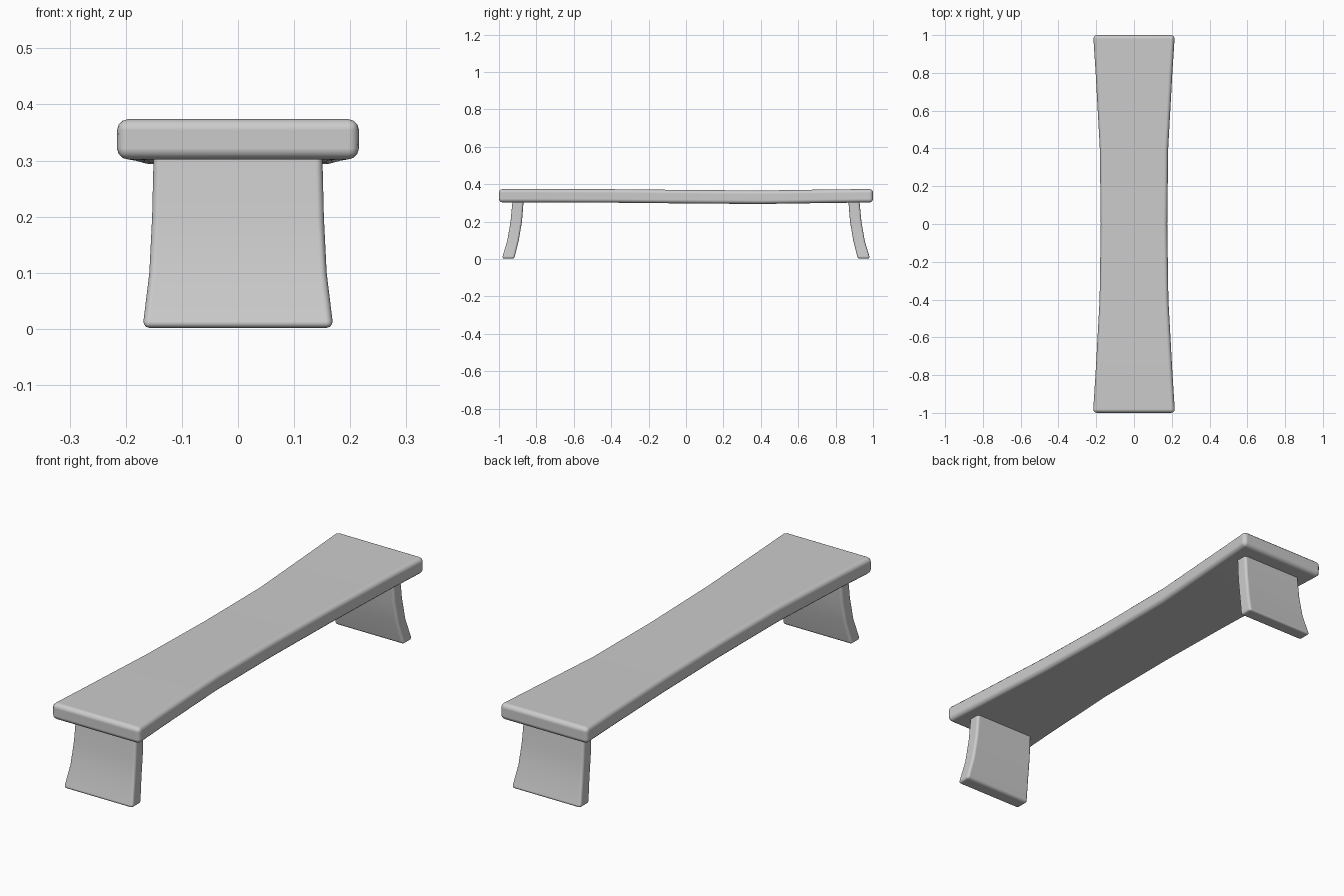
import bpy
import bmesh

if "Cube" in bpy.data.objects:
    bpy.data.objects.remove(bpy.data.objects["Cube"])


def loft(name, rings, radius):
    """Skin four-cornered rings into a closed board with rounded edges."""
    bm = bmesh.new()
    loops = [[bm.verts.new(p) for p in ring] for ring in rings]
    for a, b in zip(loops, loops[1:]):
        for i in range(4):
            j = (i + 1) % 4
            bm.faces.new((a[i], a[j], b[j], b[i]))
    bm.faces.new(loops[0])
    bm.faces.new(loops[-1])
    bmesh.ops.recalc_face_normals(bm, faces=bm.faces)
    for f in bm.faces:
        f.smooth = True
    mesh = bpy.data.meshes.new(name)
    bm.to_mesh(mesh)
    bm.free()
    obj = bpy.data.objects.new(name, mesh)
    bpy.context.collection.objects.link(obj)
    bevel = obj.modifiers.new("rounded_edges", 'BEVEL')
    bevel.width = radius
    bevel.segments = 3
    bevel.limit_method = 'ANGLE'
    bevel.angle_limit = 0.8
    bevel.harden_normals = True
    return obj


# Seat: waisted plank with a slight sag; (y, half width, sag)
stations = [(-1, 0.217, 0), (-0.8, 0.204, 0), (-0.4, 0.182, -0.001),
            (0, 0.176, -0.005), (0.4, 0.181, -0.008),
            (0.8, 0.203, -0.002), (1, 0.216, 0)]
loft("seat", [[(-w, y, 0.302 + s), (w, y, 0.302 + s),
               (w, y, 0.374 + s), (-w, y, 0.374 + s)]
              for y, w, s in stations], 0.02)

# Legs: splayed curved panels; (z, half width, inner y, outer y)
profile = [(0.002, 0.17, 0.918, 0.984), (0.1, 0.158, 0.894, 0.955),
           (0.2, 0.153, 0.877, 0.938), (0.325, 0.15, 0.867, 0.926)]
for name, side in (("front_leg", -1), ("back_leg", 1)):
    loft(name, [[(-w, side * a, z), (w, side * a, z),
                 (w, side * b, z), (-w, side * b, z)]
                for z, w, a, b in profile], 0.012)
